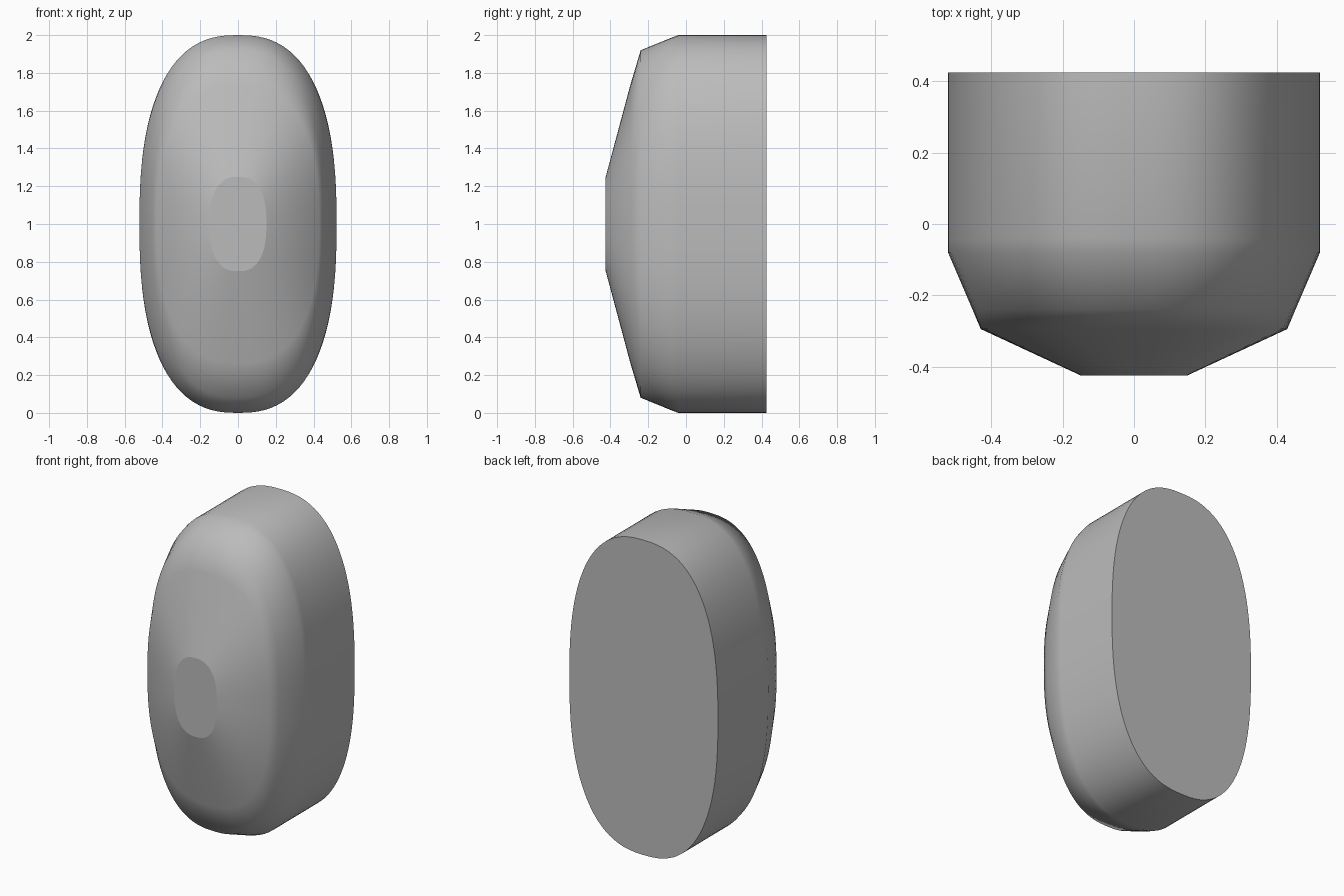
import bpy, bmesh, math

cube = bpy.data.objects.get("Cube")
if cube:
    bpy.data.objects.remove(cube, do_unlink=True)

SIDES = 96
ROUNDNESS = 2.5  # superellipse exponent

# Plain grey material
grey = bpy.data.materials.new("plain_grey")
grey.use_nodes = True
colour = (0.5, 0.5, 0.5, 1)
grey.diffuse_color = colour
grey.node_tree.nodes["Principled BSDF"].inputs["Base Color"].default_value = colour


def rounded_loop(bm, y, half_width, half_height):
    """Superellipse ring of vertices at depth y."""
    def power(v):
        return math.copysign(abs(v) ** (2 / ROUNDNESS), v)
    verts = []
    for i in range(SIDES):
        a = math.tau * i / SIDES
        verts.append(bm.verts.new((half_width * power(math.cos(a)), y,
                                   1 + half_height * power(math.sin(a)))))
    return verts


# Cross-sections from back to front: depth, half width, half height
sections = [
    (0.425, 0.522, 1.0),
    (-0.04, 0.522, 1.0),
    (-0.08, 0.522, 0.985),
    (-0.24, 0.4535, 0.92),
    (-0.295, 0.43, 0.735),
    (-0.425, 0.15, 0.25),
]

# Loft the body through the sections
bm = bmesh.new()
loops = [rounded_loop(bm, *s) for s in sections]
for a, b in zip(loops, loops[1:]):
    for i in range(SIDES):
        j = (i + 1) % SIDES
        bm.faces.new((a[i], a[j], b[j], b[i])).smooth = True

# Flat back and front caps with crisp rims
for loop in (loops[0], loops[-1]):
    cap = bm.faces.new(loop)
    for edge in cap.edges:
        edge.smooth = False
bmesh.ops.recalc_face_normals(bm, faces=bm.faces)

mesh = bpy.data.meshes.new("rounded_body")
bm.to_mesh(mesh)
bm.free()
mesh.materials.append(grey)
body = bpy.data.objects.new("rounded_body", mesh)
bpy.context.collection.objects.link(body)
